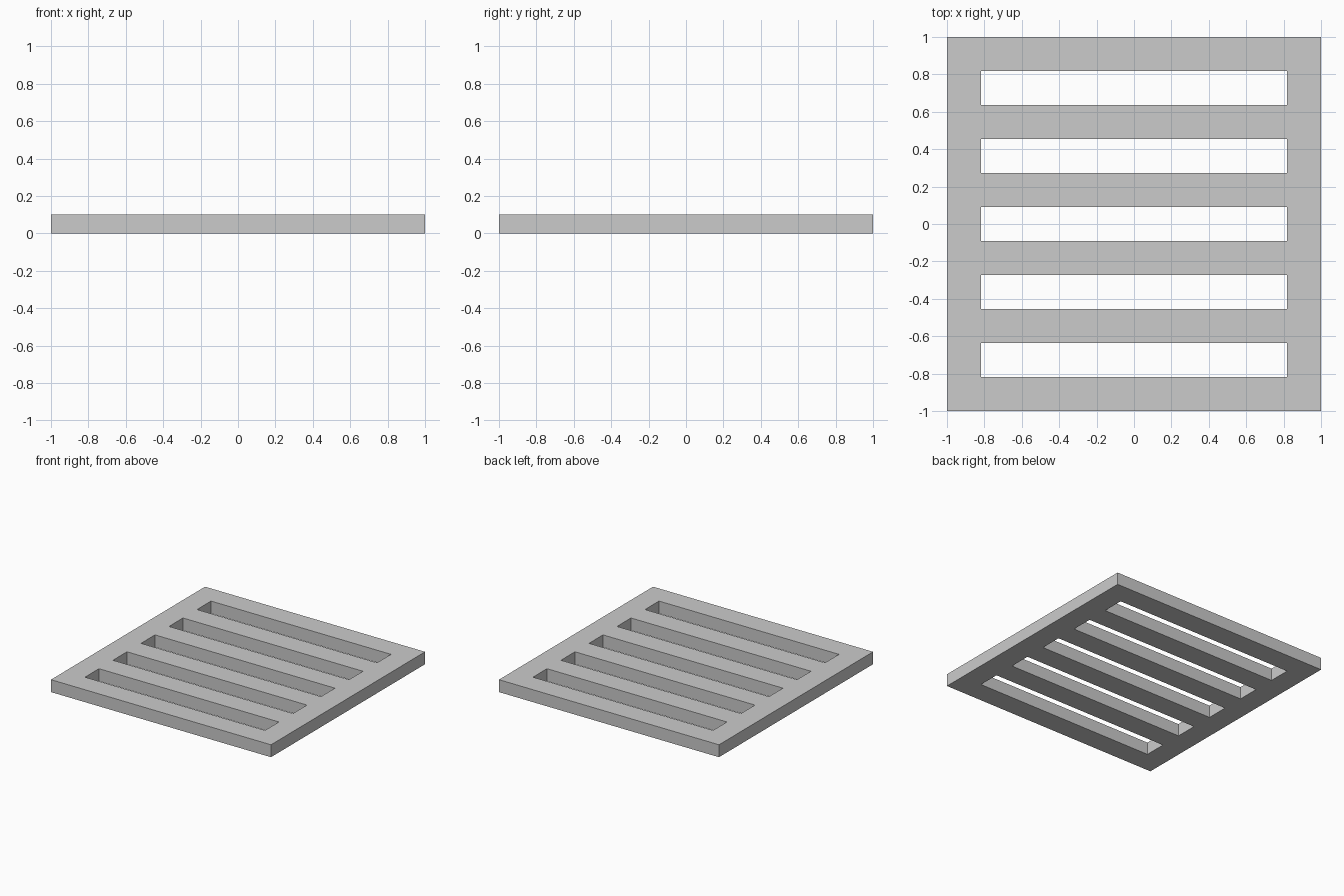
import bpy, bmesh

if "Cube" in bpy.data.objects:
    bpy.data.objects.remove(bpy.data.objects["Cube"])

HEIGHT = 0.102
SLOTS = 5
BAND = 2 / (2 * SLOTS + 1)      # bars and slots share one width

xs = [-1, -1 + BAND, 1 - BAND, 1]
ys = [-1 + i * BAND for i in range(2 * SLOTS + 2)]

# Flat plan of the grate: every other middle cell is left open as a slot
bm = bmesh.new()
verts = [[bm.verts.new((x, y, 0)) for x in xs] for y in ys]
for j in range(len(ys) - 1):
    for i in range(len(xs) - 1):
        if i == 1 and j % 2 == 1:
            continue
        bm.faces.new((verts[j][i], verts[j][i + 1],
                      verts[j + 1][i + 1], verts[j + 1][i]))

# Thicken the plan into a solid plate
result = bmesh.ops.extrude_face_region(bm, geom=bm.faces[:])
top = [g for g in result["geom"] if isinstance(g, bmesh.types.BMVert)]
bmesh.ops.translate(bm, verts=top, vec=(0, 0, HEIGHT))
bmesh.ops.recalc_face_normals(bm, faces=bm.faces[:])

mesh = bpy.data.meshes.new("slotted_grate")
bm.to_mesh(mesh)
bm.free()
grate = bpy.data.objects.new("slotted_grate", mesh)
bpy.context.collection.objects.link(grate)
